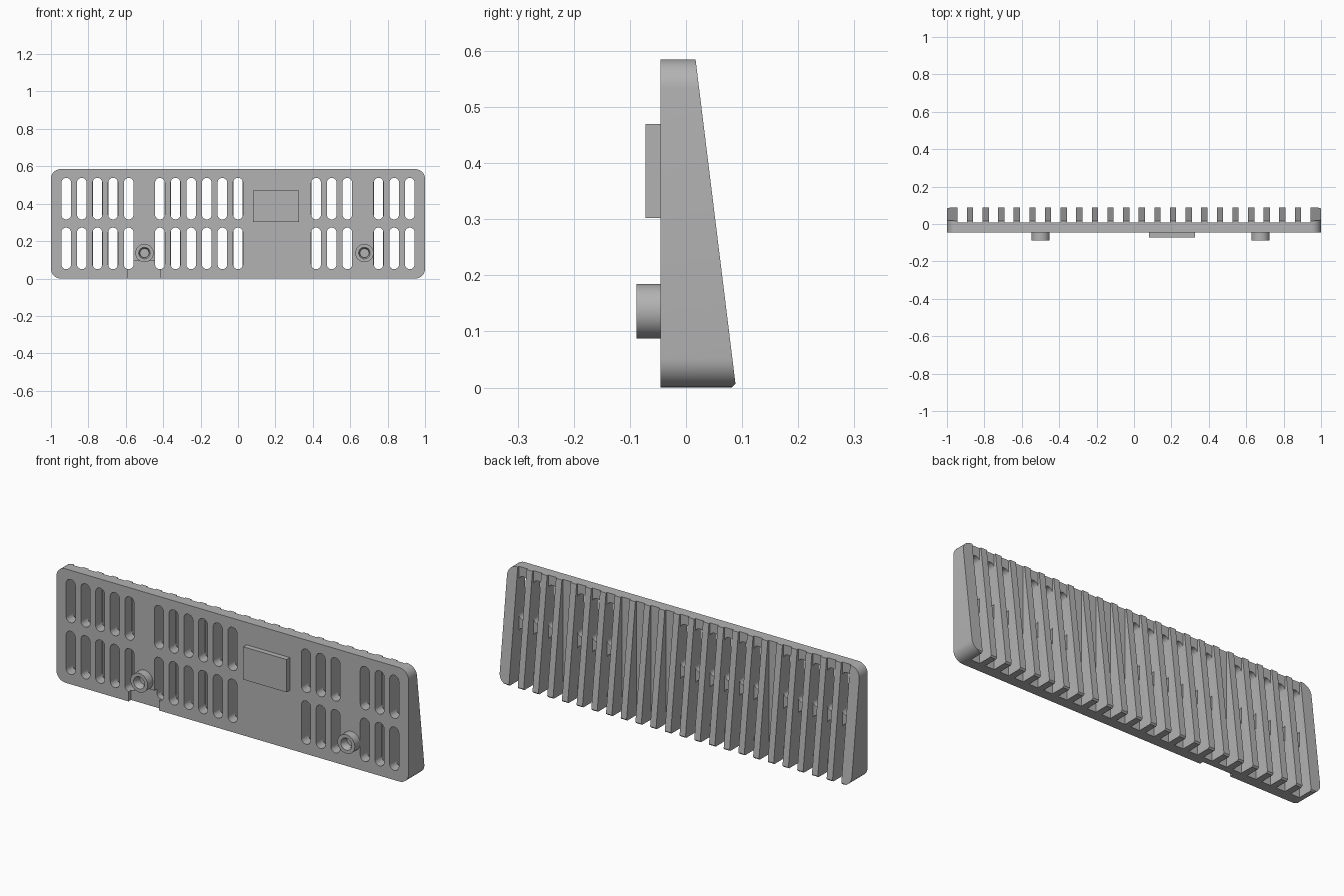
import bpy, bmesh
from math import pi, cos, sin, radians
from mathutils import Vector

cube = bpy.data.objects.get("Cube")
if cube:
    bpy.data.objects.remove(cube)

grey = bpy.data.materials.new("grey plastic")
grey.use_nodes = True
colour = (0.45, 0.45, 0.45, 1)
grey.diffuse_color = colour
grey.node_tree.nodes["Principled BSDF"].inputs["Base Color"].default_value = colour

HEIGHT, FRONT, FLOOR = 0.585, -0.045, 0.008
PITCH, GROOVE = 0.0835, 0.05


def rounded(x0, x1, z0, z1, r, seg=8):
    """Outline of a rounded rectangle in the x-z plane."""
    corners = [(x1 - r, z1 - r), (x0 + r, z1 - r), (x0 + r, z0 + r), (x1 - r, z0 + r)]
    pts = []
    for q, (cx, cz) in enumerate(corners):
        for i in range(seg + 1):
            a = (q + i / seg) * pi / 2
            pts.append((cx + r * cos(a), cz + r * sin(a)))
    return pts


def box(x0, x1, z0, z1):
    return [(x1, z1), (x0, z1), (x0, z0), (x1, z0)]


def prisms(name, outlines, y0, y1):
    """One object holding every outline extruded from y0 to y1."""
    bm = bmesh.new()
    for pts in outlines:
        face = bm.faces.new([bm.verts.new((x, y0, z)) for x, z in pts])
        side = bmesh.ops.extrude_face_region(bm, geom=[face])
        moved = [v for v in side["geom"] if isinstance(v, bmesh.types.BMVert)]
        bmesh.ops.translate(bm, verts=moved, vec=(0, y1 - y0, 0))
    bmesh.ops.remove_doubles(bm, verts=bm.verts, dist=1e-5)
    bmesh.ops.recalc_face_normals(bm, faces=bm.faces)
    return finish(name, bm)


def finish(name, bm):
    mesh = bpy.data.meshes.new(name)
    bm.to_mesh(mesh)
    bm.free()
    mesh.materials.append(grey)
    obj = bpy.data.objects.new(name, mesh)
    bpy.context.collection.objects.link(obj)
    return obj


def select(obj):
    bpy.ops.object.select_all(action="DESELECT")
    obj.select_set(True)
    bpy.context.view_layer.objects.active = obj


def cut(obj, cutter):
    mod = obj.modifiers.new("cut", "BOOLEAN")
    mod.operation, mod.solver, mod.object = "DIFFERENCE", "EXACT", cutter
    select(obj)
    bpy.ops.object.modifier_apply(modifier=mod.name)
    bpy.data.objects.remove(cutter)


def slice_off(obj, point, normal):
    """Remove everything on the normal's side of a plane and cap the cut."""
    bm = bmesh.new()
    bm.from_mesh(obj.data)
    res = bmesh.ops.bisect_plane(bm, geom=bm.verts[:] + bm.edges[:] + bm.faces[:],
                                 plane_co=Vector(point), plane_no=Vector(normal),
                                 clear_outer=True)
    edges = [e for e in res["geom_cut"] if isinstance(e, bmesh.types.BMEdge)]
    bmesh.ops.contextual_create(bm, geom=edges)
    bmesh.ops.recalc_face_normals(bm, faces=bm.faces)
    bm.to_mesh(obj.data)
    bm.free()


# Wedge-shaped body with a sloping back and a chamfered lower back edge
body = prisms("grille_body", [rounded(-1, 1, 0, HEIGHT, 0.052)], FRONT, 0.2)
slice_off(body, (0, 0.017, HEIGHT), (0, HEIGHT, 0.072))
slice_off(body, (0, 0.081, 0), (0, 1, -1))

# Vertical grooves leave a row of fins on the back
centres = [(k - 11) * PITCH for k in range(23)]
cut(body, prisms("groove_cutter", [box(x - GROOVE / 2, x + GROOVE / 2, -0.1, 0.7)
                                   for x in centres], FLOOR, 0.3))

# Two rows of round-ended slots, left out where the front carries other parts
blank = {5, 12, 13, 14, 15, 19}
slots = [rounded(x - 0.026, x + 0.026, z, z + 0.222, 0.0259)
         for k, x in enumerate(centres) if k not in blank for z in (0.05, 0.316)]
cut(body, prisms("slot_cutter", slots, FRONT - 0.1, FLOOR + 0.001))

# Shallow notch at the lower front edge
cut(body, prisms("notch_cutter", [box(-0.59, -0.417, -0.1, 0.095)],
                 FRONT - 0.1, FRONT + 0.02))

# Raised label plate
prisms("front_plate", [box(0.08, 0.326, 0.302, 0.47)], FRONT - 0.027, FRONT + 0.005)


def boss(name, x, z, steps=32):
    """Hollow screw boss, turned from a profile of (radius, y)."""
    profile = [(0.049, FRONT + 0.005), (0.049, -0.088), (0.031, -0.088),
               (0.024, -0.075), (0.024, FRONT - 0.002), (0, FRONT - 0.002)]
    bm = bmesh.new()
    verts = [bm.verts.new((r, y, 0)) for r, y in profile]
    edges = [bm.edges.new(pair) for pair in zip(verts, verts[1:])]
    bmesh.ops.spin(bm, geom=verts + edges, cent=(0, 0, 0), axis=(0, 1, 0),
                   angle=2 * pi, steps=steps, use_merge=True)
    bmesh.ops.remove_doubles(bm, verts=bm.verts, dist=1e-5)
    bmesh.ops.holes_fill(bm, edges=[e for e in bm.edges if e.is_boundary], sides=0)
    bmesh.ops.recalc_face_normals(bm, faces=bm.faces)
    bmesh.ops.translate(bm, verts=bm.verts, vec=(x, 0, z))
    return finish(name, bm)


for obj in (body, boss("right_boss", -0.5, 0.136), boss("left_boss", 0.676, 0.136)):
    select(obj)
    bpy.ops.object.shade_smooth_by_angle(angle=radians(30))
